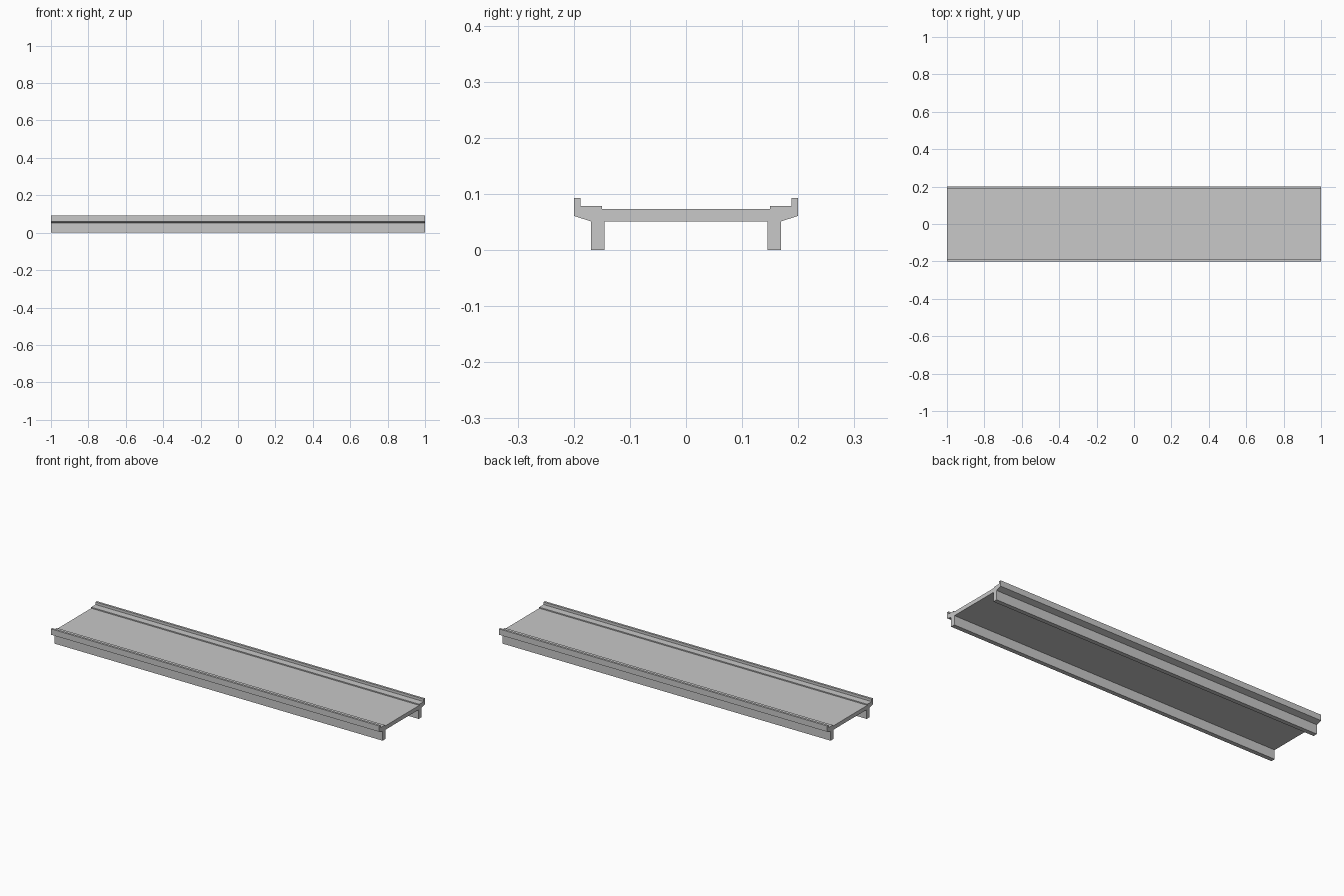
import bpy
import bmesh

if "Cube" in bpy.data.objects:
    bpy.data.objects.remove(bpy.data.objects["Cube"])

concrete = bpy.data.materials.new("concrete grey")
concrete.diffuse_color = (0.58, 0.58, 0.58, 1)
concrete.use_nodes = True
concrete.node_tree.nodes["Principled BSDF"].inputs["Base Color"].default_value = concrete.diffuse_color

# Half of the cross-section (y, z): deck, kerb step, parapet, haunch and girder
half = [(0.150, 0.073), (0.150, 0.079), (0.188, 0.079), (0.188, 0.093),
        (0.200, 0.093), (0.200, 0.061), (0.169, 0.051), (0.169, 0.0),
        (0.145, 0.0), (0.145, 0.051)]
profile = half + [(-y, z) for y, z in reversed(half)]

# Bridge span: the mirrored cross-section swept along x
bm = bmesh.new()
end = bm.faces.new([bm.verts.new((-1, y, z)) for y, z in profile])
swept = bmesh.ops.extrude_face_region(bm, geom=[end], use_keep_orig=True)
moved = [v for v in swept["geom"] if isinstance(v, bmesh.types.BMVert)]
bmesh.ops.translate(bm, verts=moved, vec=(2, 0, 0))
bmesh.ops.recalc_face_normals(bm, faces=bm.faces[:])

mesh = bpy.data.meshes.new("bridge_span")
bm.to_mesh(mesh)
bm.free()
mesh.materials.append(concrete)
span = bpy.data.objects.new("bridge_span", mesh)
bpy.context.collection.objects.link(span)
